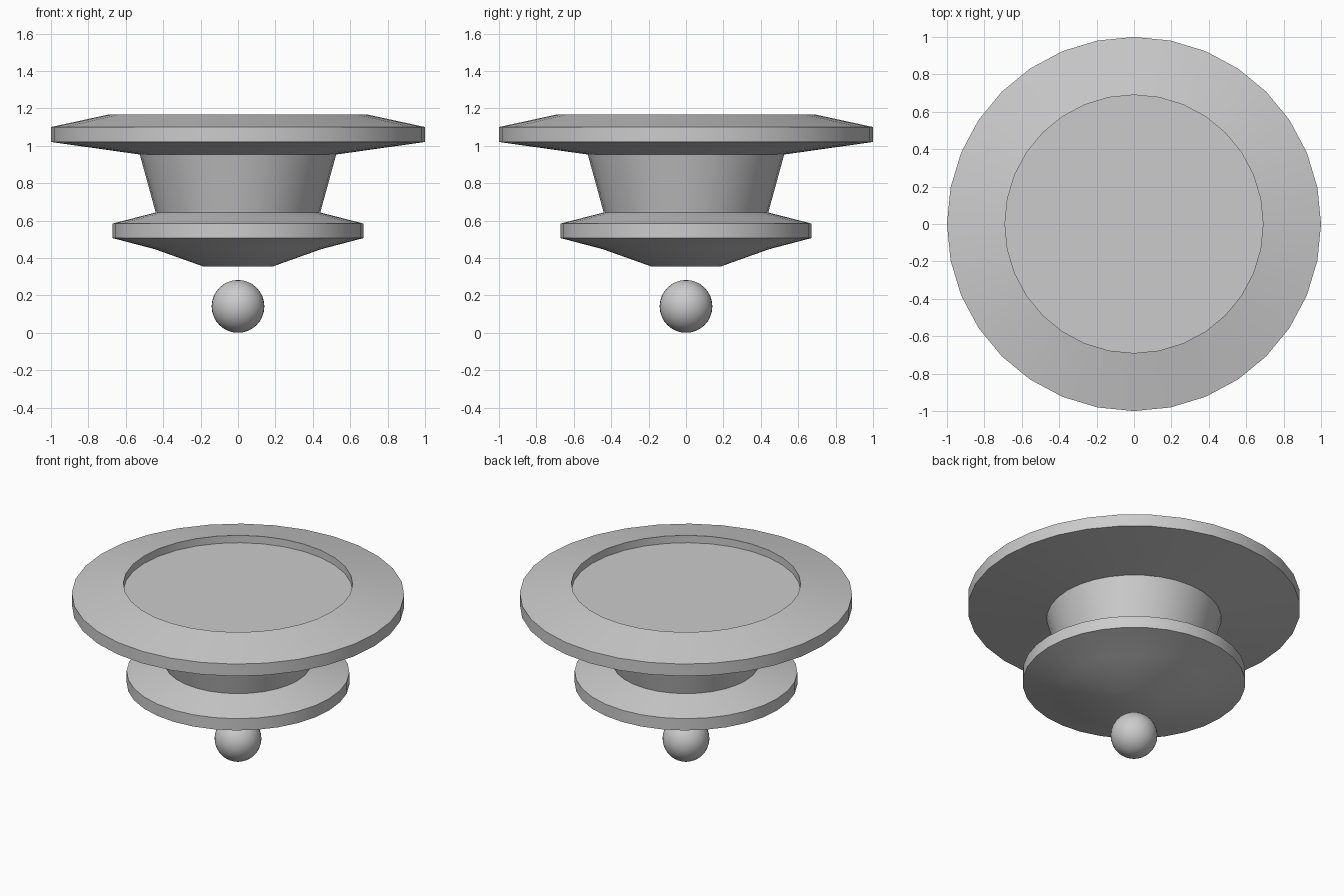
import bpy, bmesh, math

if "Cube" in bpy.data.objects:
    bpy.data.objects.remove(bpy.data.objects["Cube"])

SIDES = 32


def finish(name, bm):
    bmesh.ops.recalc_face_normals(bm, faces=bm.faces)
    mesh = bpy.data.meshes.new(name)
    bm.to_mesh(mesh)
    bm.free()
    obj = bpy.data.objects.new(name, mesh)
    bpy.context.collection.objects.link(obj)
    bpy.ops.object.select_all(action='DESELECT')
    obj.select_set(True)
    bpy.context.view_layer.objects.active = obj
    bpy.ops.object.shade_smooth_by_angle(angle=math.radians(30))
    return obj


def turned(name, profile):
    """Turn an (r, z) profile, listed bottom to top, around z; None splits it into shells."""
    bm = bmesh.new()
    prev = None
    for point in profile:
        if point is None:
            prev = None
            continue
        r, z = point
        if r == 0:
            ring = [bm.verts.new((0, 0, z))] * SIDES
        else:
            ring = [bm.verts.new((r * math.cos(i * math.tau / SIDES),
                                  r * math.sin(i * math.tau / SIDES), z))
                    for i in range(SIDES)]
        if prev:
            for i in range(SIDES):
                j = (i + 1) % SIDES
                corners = dict.fromkeys((prev[i], prev[j], ring[j], ring[i]))
                bm.faces.new(list(corners))
        prev = ring
    # Weld the seams where shells meet
    bmesh.ops.remove_doubles(bm, verts=bm.verts, dist=1e-5)
    return finish(name, bm)


# Turned body: lower dish, tapered neck, and wide rim with a shallow recess
turned("turned_body", [
    (0, 0.355), (0.187, 0.355), (0.445, 0.447),     # rounded underside
    (0.67, 0.506), (0.67, 0.584), (0.44, 0.643),    # lower flange
    (0.525, 0.953),                                 # neck
    (1.0, 1.02), (1.0, 1.10), (0.69, 1.167),        # upper rim
    (0.69, 1.118), (0, 1.118),                      # recessed top
])

# Ball floating beneath the body
bm = bmesh.new()
bmesh.ops.create_uvsphere(bm, u_segments=32, v_segments=16, radius=0.141)
bmesh.ops.translate(bm, verts=bm.verts, vec=(0, 0, 0.141))
finish("ball", bm)
